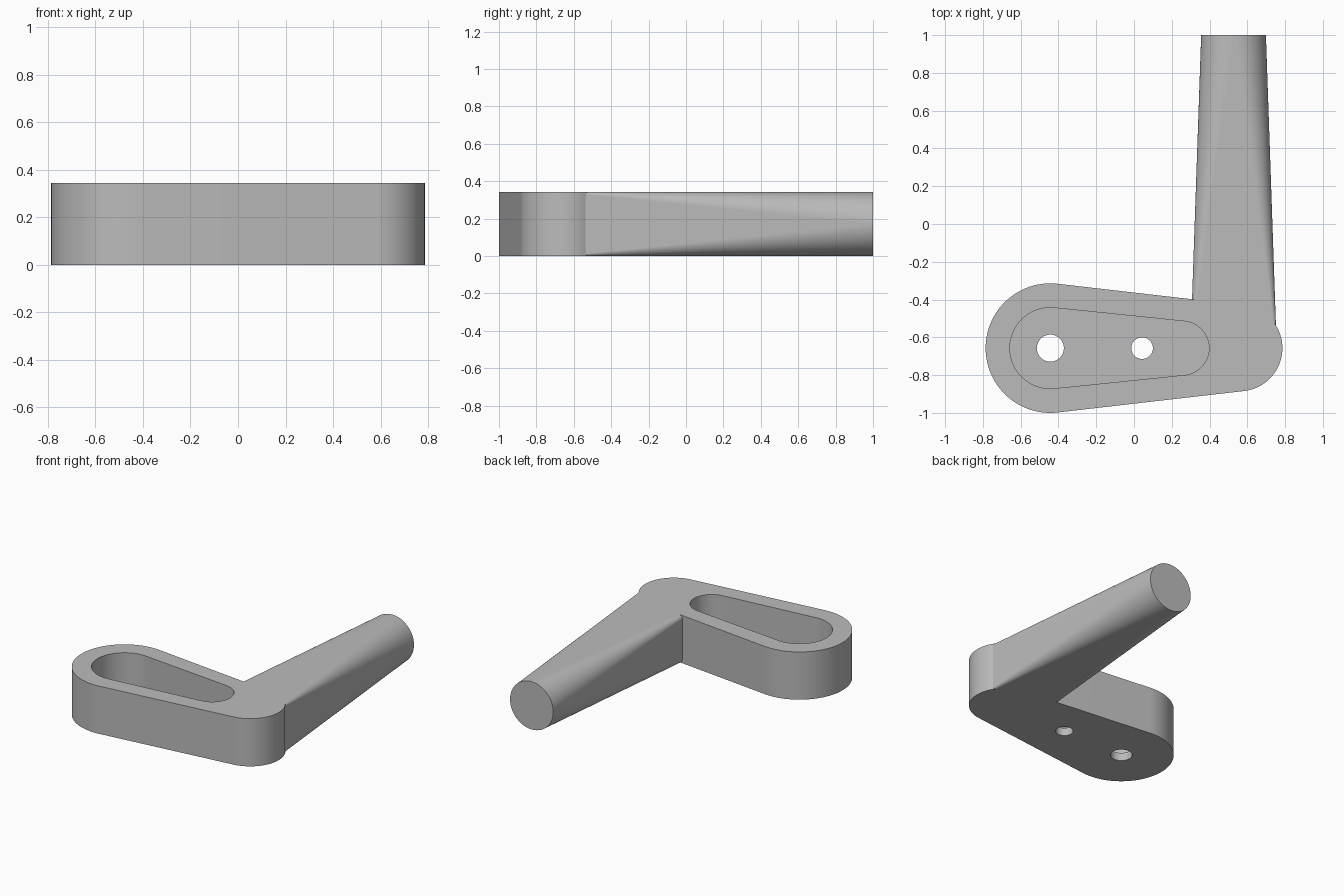
import bpy, bmesh
from math import sin, cos, pi, acos, radians

if "Cube" in bpy.data.objects:
    bpy.data.objects.remove(bpy.data.objects["Cube"], do_unlink=True)

U = 2 / 70                    # one design unit; the part is 70 units long
H = 12 * U                    # height of the part
CX, CY = -15.5 * U, -23 * U   # centre of the wide end
FLOOR = 2 * U                 # thickness of the pocket floor

gray = bpy.data.materials.new("plain gray")
gray.use_nodes = True
gray.diffuse_color = (0.5, 0.5, 0.5, 1)
gray.node_tree.nodes["Principled BSDF"].inputs["Base Color"].default_value = (0.5, 0.5, 0.5, 1)


def make_object(name, bm):
    bmesh.ops.recalc_face_normals(bm, faces=bm.faces)
    mesh = bpy.data.meshes.new(name)
    bm.to_mesh(mesh)
    bm.free()
    mesh.materials.append(gray)
    obj = bpy.data.objects.new(name, mesh)
    bpy.context.collection.objects.link(obj)
    return obj


def tapered_slot(name, r1, r2, length, z0, z1, n=64):
    """Prism around two circles joined by their common tangents."""
    t = acos((r1 - r2) / length)
    pts = []
    for k in range(n + 1):
        a = -t + 2 * t * k / n
        pts.append((CX + length + r2 * cos(a), CY + r2 * sin(a)))
    for k in range(n + 1):
        a = t + 2 * (pi - t) * k / n
        pts.append((CX + r1 * cos(a), CY + r1 * sin(a)))
    bm = bmesh.new()
    face = bm.faces.new([bm.verts.new((x, y, z0)) for x, y in pts])
    new = bmesh.ops.extrude_face_region(bm, geom=[face])["geom"]
    bmesh.ops.translate(bm, vec=(0, 0, z1 - z0),
                        verts=[v for v in new if isinstance(v, bmesh.types.BMVert)])
    return make_object(name, bm)


def hole(name, x, r):
    bm = bmesh.new()
    bmesh.ops.create_cone(bm, cap_ends=True, segments=64, radius1=r, radius2=r, depth=H)
    bmesh.ops.translate(bm, vec=(x, CY, 0), verts=bm.verts)
    return make_object(name, bm)


def loft_handle(name, n=40):
    """Rectangle at the arm blending into a circle at the free end."""
    mid, half, r, zc = 0.527, 8 * U, 6 * U, H / 2
    bm = bmesh.new()
    corners = [bm.verts.new((mid + sx * half, CY, zc + sz * r))
               for sx, sz in ((1, 1), (-1, 1), (-1, -1), (1, -1))]
    ring = [bm.verts.new((mid + r * cos(pi * k / (2 * n)), 1, zc + r * sin(pi * k / (2 * n))))
            for k in range(4 * n)]
    for q, corner in enumerate(corners):
        for k in range(q * n, q * n + n):
            bm.faces.new((corner, ring[k], ring[(k + 1) % (4 * n)]))
        bm.faces.new((corner, corners[(q + 1) % 4], ring[(q + 1) * n % (4 * n)]))
    bm.faces.new(corners)
    bm.faces.new(ring)
    return make_object(name, bm)


def combine(target, other, operation):
    mod = target.modifiers.new(operation.lower(), "BOOLEAN")
    mod.operation, mod.object, mod.solver = operation, other, "EXACT"
    bpy.context.view_layer.objects.active = target
    bpy.ops.object.modifier_apply(modifier=mod.name)
    bpy.data.objects.remove(other, do_unlink=True)


# Arm and handle in one piece, then the pocket and the two screw holes
lever = tapered_slot("lever_arm_and_handle", 12 * U, 8 * U, 35 * U, 0, H)
combine(lever, loft_handle("handle"), "UNION")
combine(lever, tapered_slot("pocket", 7.5 * U, 5 * U, 24.4 * U, FLOOR, H + 0.1), "DIFFERENCE")
combine(lever, hole("large_hole", CX, 2.5 * U), "DIFFERENCE")
combine(lever, hole("small_hole", CX + 17 * U, 2 * U), "DIFFERENCE")

# Smooth upright walls; the flat faces and the fine loft facets stay flat
bpy.ops.object.select_all(action="DESELECT")
lever.select_set(True)
bpy.context.view_layer.objects.active = lever
bpy.ops.object.shade_smooth_by_angle(angle=radians(15))
for face in lever.data.polygons:
    face.use_smooth = abs(face.normal.z) < 0.01
